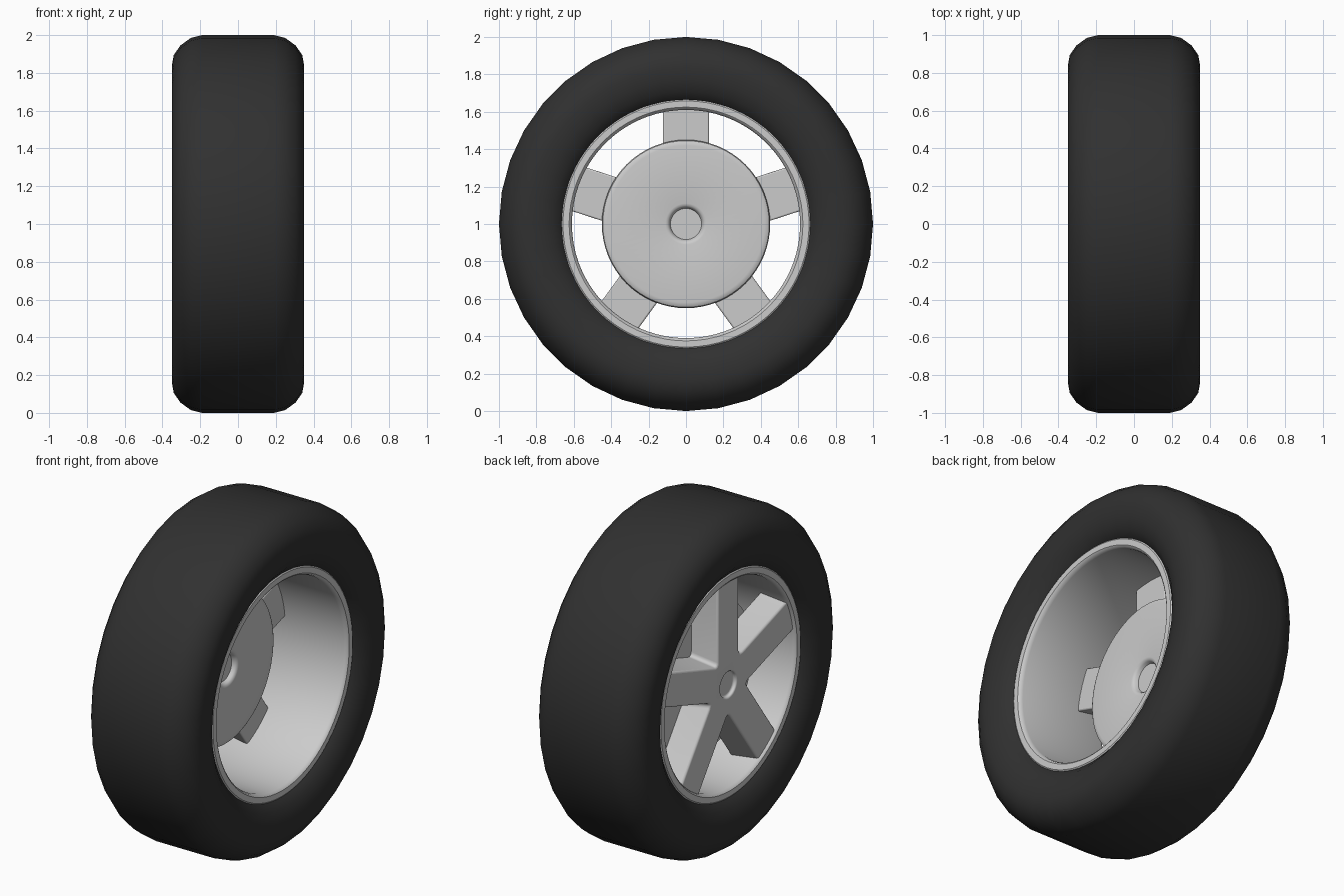
import bpy, bmesh, math
from mathutils import Vector, Matrix

if "Cube" in bpy.data.objects:
    bpy.data.objects.remove(bpy.data.objects["Cube"])

CENTRE = Vector((0, 0, 1))


def finish(bm, name, angle=35):
    bmesh.ops.remove_doubles(bm, verts=bm.verts, dist=1e-5)
    bmesh.ops.recalc_face_normals(bm, faces=bm.faces)
    mesh = bpy.data.meshes.new(name)
    bm.to_mesh(mesh)
    bm.free()
    ob = bpy.data.objects.new(name, mesh)
    ob.location = CENTRE
    bpy.context.collection.objects.link(ob)
    bpy.ops.object.select_all(action='DESELECT')
    bpy.context.view_layer.objects.active = ob
    ob.select_set(True)
    bpy.ops.object.shade_smooth_by_angle(angle=math.radians(angle))
    return ob


def lathe(name, profile, steps, closed=True, angle=35):
    """Revolve (x, radius) points about the x axle."""
    bm = bmesh.new()
    verts = [bm.verts.new((x, 0, r)) for x, r in profile]
    edges = [bm.edges.new(p) for p in zip(verts, verts[1:])]
    if closed:
        edges.append(bm.edges.new((verts[-1], verts[0])))
    bmesh.ops.spin(bm, geom=verts + edges, cent=(0, 0, 0), axis=(1, 0, 0),
                   angle=math.tau, steps=steps, use_merge=True)
    return finish(bm, name, angle)


# Tyre: flat tread, rounded shoulders, sidewalls curving in to the rim
half = [(0.19, 1.0), (0.25, 0.985), (0.305, 0.945), (0.34, 0.895),
        (0.35, 0.84), (0.345, 0.77), (0.325, 0.71), (0.285, 0.66), (0.24, 0.64)]
tyre = lathe("tyre", [(-x, r) for x, r in reversed(half)] + half, 36)
rubber = bpy.data.materials.new("rubber")
rubber.diffuse_color = (0.03, 0.03, 0.03, 1)
rubber.use_nodes = True
rubber.node_tree.nodes["Principled BSDF"].inputs["Base Color"].default_value = rubber.diffuse_color
tyre.data.materials.append(rubber)

# Rim barrel with a flat lip on each side
lip = [(0.27, 0.61), (0.288, 0.616), (0.295, 0.625), (0.295, 0.658),
       (0.29, 0.665), (0.26, 0.665)]
lathe("rim", [(-x, r) for x, r in reversed(lip)] + lip, 72)

# Brake drum with rounded edge and a filleted recess in the middle
lathe("brake_drum", [(-0.12, 0), (-0.12, 0.45), (-0.09, 0.45), (-0.078, 0.445),
                     (-0.072, 0.435), (-0.07, 0.42), (-0.07, 0.11),
                     (-0.073, 0.098), (-0.082, 0.089), (-0.1, 0.083),
                     (-0.1, 0)], 64, closed=False)


# Five-spoke star, wider at the back than at the front
def star_ring(bm, x, width, tip):
    valley = width / math.sin(math.radians(36))
    ring = []
    for i in range(5):
        rot = Matrix.Rotation(math.tau * i / 5, 3, 'X')
        a = math.radians(36)
        for y, z in ((-width, tip), (width, tip),
                     (valley * math.sin(a), valley * math.cos(a))):
            # rotation about +x carries z toward -y, so step backwards
            ring.append(bm.verts.new(rot.inverted() @ Vector((x, y, z))))
    return ring


bm = bmesh.new()
front = star_ring(bm, -0.28, 0.098, 0.622)
back = star_ring(bm, -0.115, 0.124, 0.622)
bm.faces.new(front)
bm.faces.new(back)
n = len(front)
for i in range(n):
    j = (i + 1) % n
    bm.faces.new((front[i], front[j], back[j], back[i]))
corner = [bm.edges.get((front[i], back[i])) for i in range(2, n, 3)]
bmesh.ops.bevel(bm, geom=corner, offset=0.03, segments=4, profile=0.5,
                affect='EDGES')
spokes = finish(bm, "spokes", 30)

# Shallow round recess in the middle of the star
bm = bmesh.new()
bmesh.ops.create_cone(bm, cap_ends=True, segments=48, radius1=0.075,
                      radius2=0.075, depth=0.1,
                      matrix=Matrix.Translation((-0.31, 0, 0)) @ Matrix.Rotation(math.pi / 2, 4, 'Y'))
cutter = finish(bm, "recess_cutter")
cutter.hide_render = True
cutter.display_type = 'WIRE'
cut = spokes.modifiers.new("recess", 'BOOLEAN')
cut.operation = 'DIFFERENCE'
cut.solver = 'EXACT'
cut.object = cutter
bevel = spokes.modifiers.new("soft_edges", 'BEVEL')
bevel.width = 0.012
bevel.segments = 3
bevel.limit_method = 'ANGLE'
bevel.angle_limit = math.radians(50)
